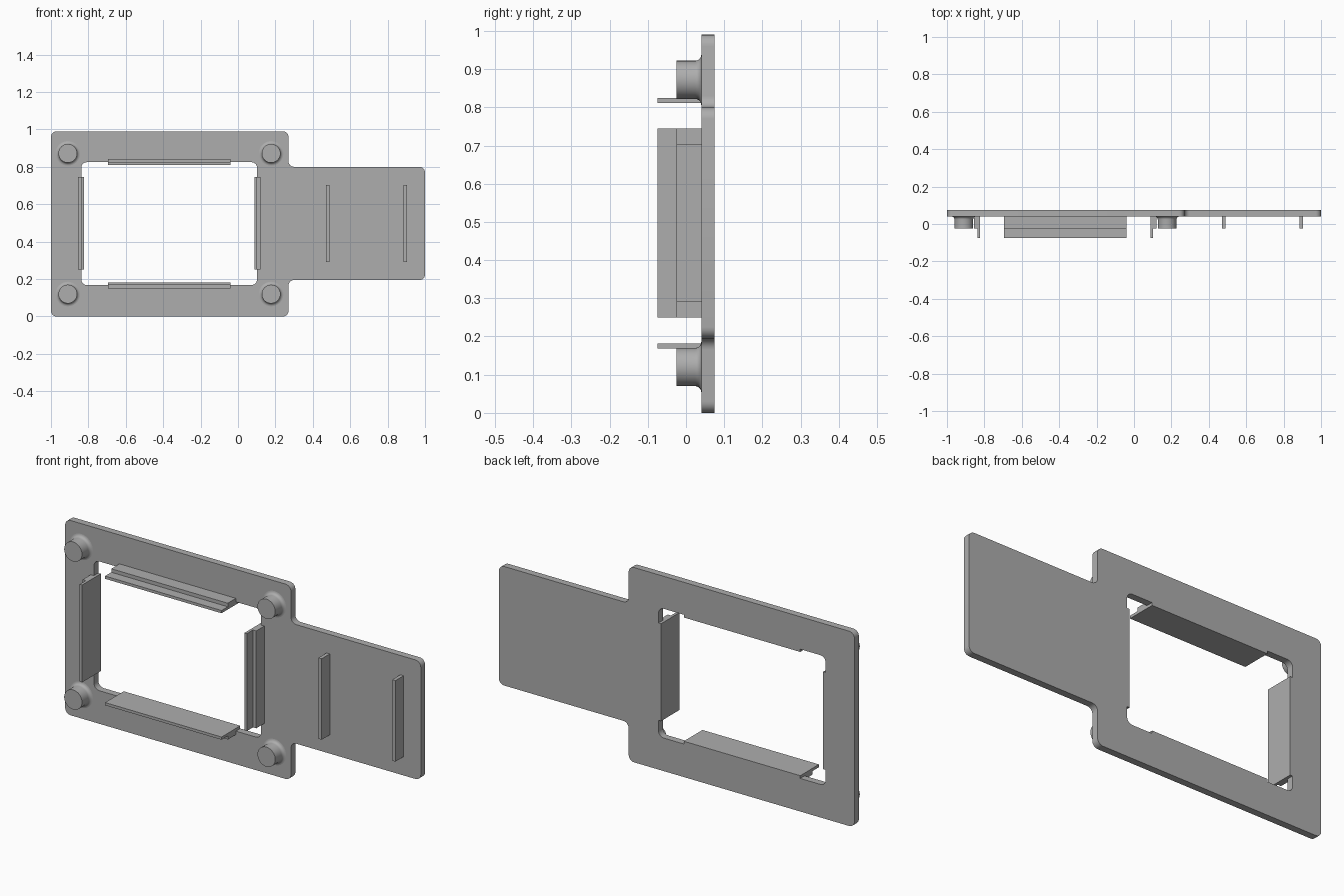
import bpy, bmesh
from math import cos, sin, pi
from mathutils import Vector, Matrix

cube = bpy.data.objects.get("Cube")
if cube:
    bpy.data.objects.remove(cube, do_unlink=True)

grey = bpy.data.materials.new("grey_plastic")
grey.use_nodes = True
colour = (0.42, 0.42, 0.42, 1)
grey.diffuse_color = colour
grey.node_tree.nodes["Principled BSDF"].inputs["Base Color"].default_value = colour

FACE, BACK, RIB_FRONT, LIP_FRONT = 0.04, 0.075, -0.025, -0.075
LEFT, RIGHT, LOW, HIGH = -0.838, 0.102, 0.168, 0.825   # window edges


def finish(name, bm, smooth=False):
    bmesh.ops.remove_doubles(bm, verts=bm.verts, dist=1e-5)
    bmesh.ops.recalc_face_normals(bm, faces=bm.faces)
    mesh = bpy.data.meshes.new(name)
    bm.to_mesh(mesh)
    bm.free()
    mesh.materials.append(grey)
    obj = bpy.data.objects.new(name, mesh)
    bpy.context.collection.objects.link(obj)
    if smooth:
        bpy.ops.object.select_all(action="DESELECT")
        obj.select_set(True)
        bpy.context.view_layer.objects.active = obj
        bpy.ops.object.shade_smooth_by_angle(angle=pi / 6)
    return obj


def rounded(corners, radius, steps=6):
    """Round every corner, convex or concave, with a circular arc."""
    points = []
    for i, (x, z) in enumerate(corners):
        p = Vector((x, z))
        a = (Vector(corners[i - 1]) - p).normalized() * radius
        b = (Vector(corners[(i + 1) % len(corners)]) - p).normalized() * radius
        for k in range(steps + 1):
            t = pi / 2 * k / steps
            points.append(p + a * (1 - sin(t)) + b * (1 - cos(t)))
    return points


def prism(name, points, vector):
    bm = bmesh.new()
    face = bm.faces.new([bm.verts.new(p) for p in points])
    new = bmesh.ops.extrude_face_region(bm, geom=[face], use_keep_orig=True)["geom"]
    bmesh.ops.translate(bm, vec=vector, verts=[g for g in new if isinstance(g, bmesh.types.BMVert)])
    return finish(name, bm)


# Plate: frame with a window and a side tab
outer = rounded([(-1, 0), (0.27, 0), (0.27, 0.195), (1, 0.195),
                 (1, 0.80), (0.27, 0.80), (0.27, 0.99), (-1, 0.99)], 0.03)
window = rounded([(LEFT, LOW), (LEFT, HIGH), (RIGHT, HIGH), (RIGHT, LOW)], 0.03)
curve = bpy.data.curves.new("plate_outline", "CURVE")
curve.dimensions = "2D"
curve.fill_mode = "BOTH"
curve.extrude = (BACK - FACE) / 2
for loop in (outer, window):
    spline = curve.splines.new("POLY")
    spline.points.add(len(loop) - 1)
    for point, p in zip(spline.points, loop):
        point.co = (p.x, p.y, 0, 1)
    spline.use_cyclic_u = True
helper = bpy.data.objects.new("plate_outline", curve)
bpy.context.collection.objects.link(helper)
bpy.context.view_layer.update()
flat = bpy.data.meshes.new_from_object(helper.evaluated_get(bpy.context.evaluated_depsgraph_get()))
bm = bmesh.new()
bm.from_mesh(flat)
bpy.data.objects.remove(helper, do_unlink=True)
bpy.data.meshes.remove(flat)
bm.transform(Matrix.Translation((0, (FACE + BACK) / 2, 0)) @ Matrix.Rotation(pi / 2, 4, "X"))
finish("plate", bm, smooth=True)

# Stepped rails: a deep lip inside the window, a shorter rib on the plate
LIP, RIB = 0.014, 0.018
profile = [(LIP, BACK), (LIP, LIP_FRONT), (0, LIP_FRONT), (0, RIB_FRONT),
           (-RIB, RIB_FRONT), (-RIB, FACE), (0, FACE), (0, BACK)]
for name, edge, inward in (("top_rail", HIGH, -1), ("bottom_rail", LOW, 1)):
    prism(name, [(-0.695, y, edge + inward * d) for d, y in profile], (0.655, 0, 0))
for name, edge, inward in (("right_rail", LEFT, 1), ("left_rail", RIGHT, -1)):
    prism(name, [(edge + inward * d, y, 0.25) for d, y in profile], (0, 0, 0.495))

# Tab ribs
for name, x in (("inner_tab_rib", 0.47), ("outer_tab_rib", 0.885)):
    prism(name, [(x, RIB_FRONT, 0.29), (x + 0.018, RIB_FRONT, 0.29),
                 (x + 0.018, FACE, 0.29), (x, FACE, 0.29)], (0, 0, 0.412))

# Corner pegs with a flared foot
R, FLARE, SIDES = 0.05, 0.016, 32
rings = [(R, RIB_FRONT)] + [
    (R + FLARE * (1 - cos(k * pi / 10)), FACE - FLARE * (1 - sin(k * pi / 10))) for k in range(6)]
for side, x in (("right", -0.91), ("left", 0.177)):
    for level, z in (("bottom", 0.12), ("top", 0.872)):
        bm = bmesh.new()
        loops = [[bm.verts.new((x + r * cos(2 * pi * i / SIDES), y, z + r * sin(2 * pi * i / SIDES)))
                  for i in range(SIDES)] for r, y in rings]
        for a, b in zip(loops, loops[1:]):
            for i in range(SIDES):
                j = (i + 1) % SIDES
                bm.faces.new((a[i], a[j], b[j], b[i]))
        bm.faces.new(loops[0])
        bm.faces.new(loops[-1])
        finish(f"{level}_{side}_peg", bm, smooth=True)
